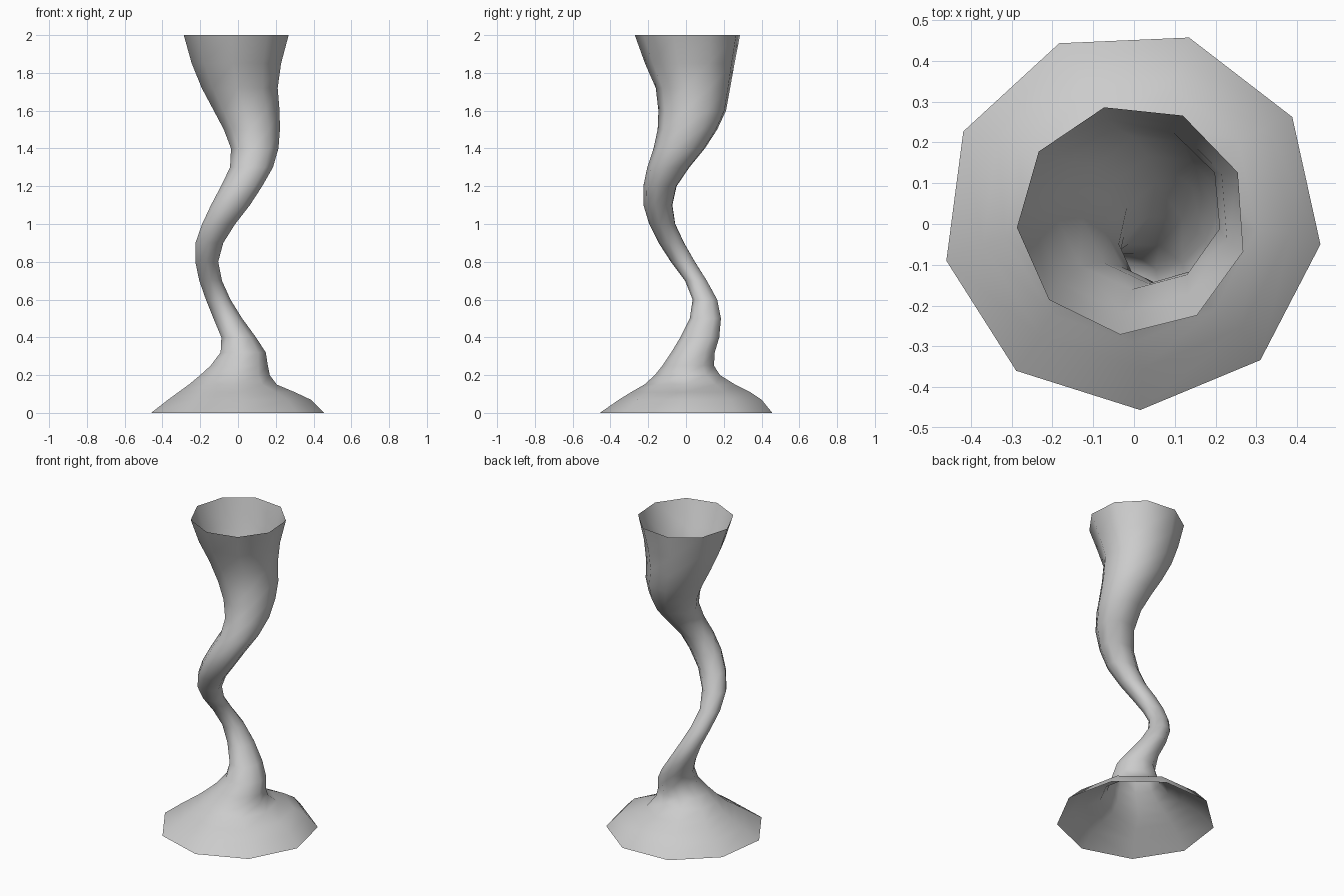
import bpy
from math import sin, cos, radians

SIDES = 9
# Cross-sections: z, x min, x max, y min, y max
SECTIONS = [
    (0.00, -.460, .457, -.456, .457),
    (0.07, -.370, .385, -.355, .400),
    (0.11, -.315, .300, -.290, .340),
    (0.15, -.260, .205, -.220, .260),
    (0.20, -.200, .168, -.165, .180),
    (0.25, -.145, .158, -.125, .148),
    (0.32, -.092, .147, -.078, .152),
    (0.40, -.088, .095, -.030, .176),
    (0.50, -.130, .022, .020, .185),
    (0.60, -.170, -.040, .035, .165),
    (0.70, -.205, -.085, -.005, .110),
    (0.80, -.226, -.105, -.080, .047),
    (0.90, -.225, -.078, -.145, -.010),
    (1.00, -.190, -.015, -.195, -.057),
    (1.10, -.143, .063, -.225, -.072),
    (1.20, -.090, .128, -.226, -.050),
    (1.30, -.042, .185, -.205, .018),
    (1.40, -.037, .214, -.172, .100),
    (1.50, -.075, .222, -.150, .165),
    (1.60, -.128, .220, -.146, .212),
    (1.72, -.192, .210, -.160, .234),
    (1.85, -.245, .228, -.217, .257),
    (2.00, -.287, .268, -.271, .286),
]

# Loft the open-ended winding stem, flared at the foot and the cup
verts, faces = [], []
for z, x0, x1, y0, y1 in SECTIONS:
    phase = -87.5 - 8.5 * z / 2
    ring = [(cos(radians(phase + 360 * i / SIDES)),
             sin(radians(phase + 360 * i / SIDES))) for i in range(SIDES)]
    ax, bx = min(p[0] for p in ring), max(p[0] for p in ring)
    ay, by = min(p[1] for p in ring), max(p[1] for p in ring)
    for px, py in ring:
        verts.append((x0 + (px - ax) / (bx - ax) * (x1 - x0),
                      y0 + (py - ay) / (by - ay) * (y1 - y0), z))

for k in range(len(SECTIONS) - 1):
    for i in range(SIDES):
        j = (i + 1) % SIDES
        a, b = k * SIDES, (k + 1) * SIDES
        faces.append((a + i, a + j, b + j, b + i))

mesh = bpy.data.meshes.new("winding_vase")
mesh.from_pydata(verts, [], faces)
mesh.shade_smooth()
vase = bpy.data.objects.new("winding_vase", mesh)
bpy.context.collection.objects.link(vase)
